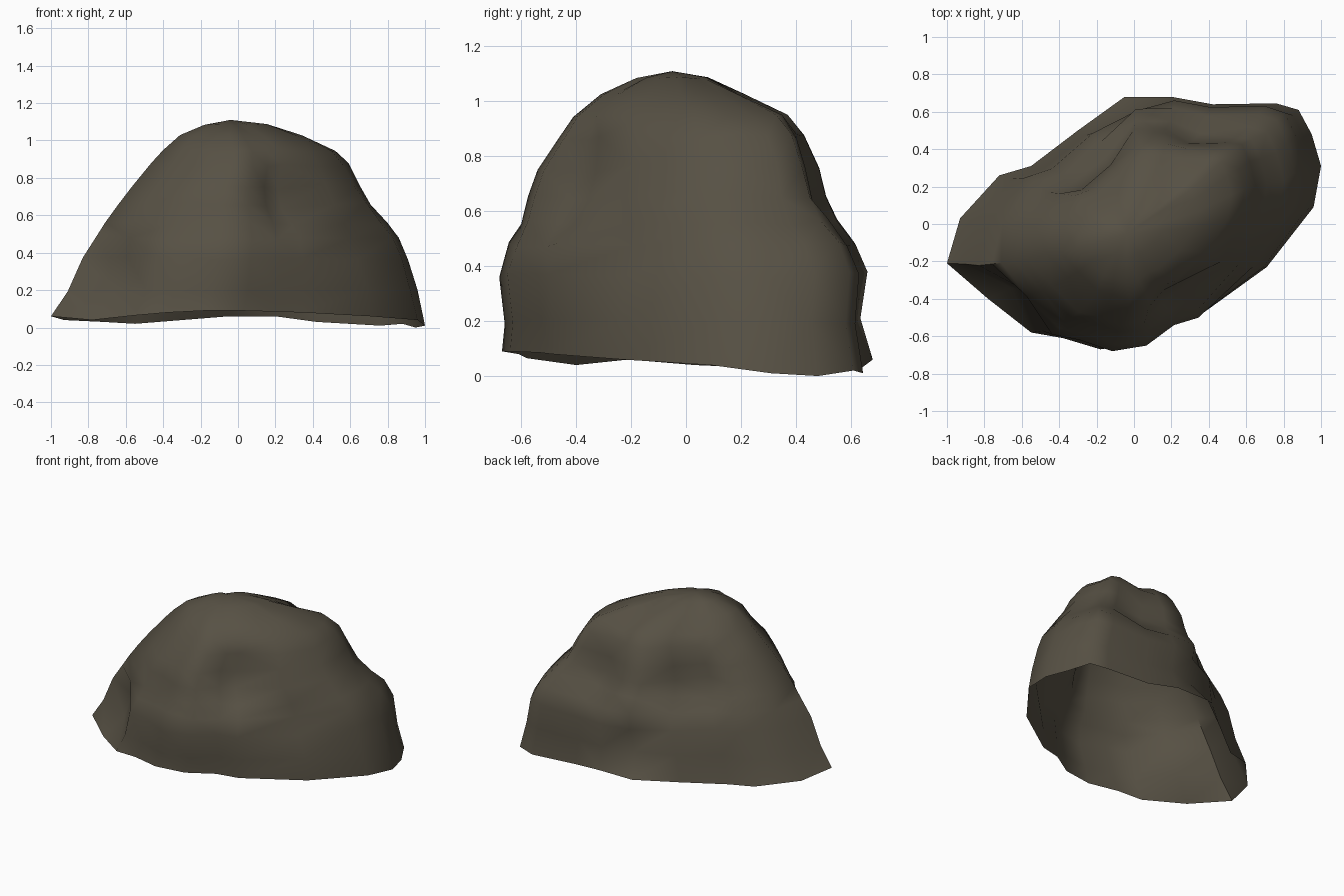
import bpy, bmesh, random
from mathutils import Vector

if "Cube" in bpy.data.objects:
    bpy.data.objects.remove(bpy.data.objects["Cube"])

random.seed(4)

# Ground outline, counter-clockwise: x, y, rim height
OUTLINE = [(-1, -.21, .06), (-.78, -.40, .04), (-.55, -.58, .065), (-.38, -.61, .08),
           (-.18, -.67, .09), (.03, -.64, .09), (.20, -.53, .085), (.35, -.49, .08),
           (.71, -.23, .06), (.96, .09, .04), (1, .31, .01), (.95, .48, .0),
           (.88, .61, .02), (.76, .645, .01), (.42, .64, .03), (.20, .68, .06),
           (-.05, .68, .06), (-.30, .50, .04), (-.55, .31, .02), (-.72, .26, .03),
           (-.93, .03, .04)]

# Horizontal slices: height, x min, x max, y min, y max
RINGS = [(.20, -.91, .96, -.66, .65), (.37, -.83, .91, -.68, .665),
         (.48, -.76, .86, -.645, .62), (.56, -.71, .80, -.60, .55),
         (.66, -.64, .71, -.575, .51), (.76, -.57, .65, -.54, .485),
         (.87, -.465, .59, -.465, .43), (.94, -.40, .52, -.41, .37),
         (1.025, -.31, .34, -.31, .21), (1.085, -.18, .16, -.18, .08)]

# Hollows: centre, radius, push
DENTS = [((.30, -.36, .70), .22, (-.05, .09, -.02)),
         ((-.28, .36, .64), .22, (.05, -.08, 0)),
         ((.02, .66, .26), .20, (.03, -.09, 0)),
         ((-.66, -.42, .28), .20, (.07, .08, 0)),
         ((.40, .50, .68), .20, (-.01, -.05, -.03)),
         ((.62, -.15, .45), .16, (-.05, .05, 0))]


def shaped(p):
    """Press the hollows into a surface point."""
    out = p.copy()
    for c, r, push in DENTS:
        d = (p - Vector(c)).length / r
        out += Vector(push) * max(0, 1 - d * d * .6) ** 2
    return out


def slice_point(x, y, ring):
    """Fit the outline into a slice's limits."""
    z, x0, x1, y0, y1 = ring
    px = x0 + (x + 1) / 2 * (x1 - x0)
    py = y0 + (y + .67) / 1.35 * (y1 - y0)
    jit = .012 if z < 1 else .004
    dz = random.uniform(-1, 1) * jit
    return shaped(Vector((px, py, z + dz)))


bm = bmesh.new()
loops = [[bm.verts.new(p) for p in OUTLINE]]
for ring in RINGS:
    loops.append([bm.verts.new(slice_point(x, y, ring)) for x, y, _ in OUTLINE])

# Walls, open underneath
n = len(OUTLINE)
for low, high in zip(loops, loops[1:]):
    for i in range(n):
        j = (i + 1) % n
        bm.faces.new((low[i], low[j], high[j], high[i]))

# Rounded summit
peak = bm.verts.new((-.04, -.05, 1.11))
for i in range(n):
    bm.faces.new((loops[-1][i], loops[-1][(i + 1) % n], peak))
bmesh.ops.triangulate(bm, faces=[f for f in bm.faces if len(f.verts) > 3])

mesh = bpy.data.meshes.new("boulder")
bm.to_mesh(mesh)
bm.free()
boulder = bpy.data.objects.new("boulder", mesh)
bpy.context.collection.objects.link(boulder)

stone = bpy.data.materials.new("brown grey stone")
stone.diffuse_color = (.095, .082, .058, 1)
stone.use_nodes = True
stone.node_tree.nodes["Principled BSDF"].inputs["Base Color"].default_value = stone.diffuse_color
mesh.materials.append(stone)

# Soft stone surface with a few sharp creases
bpy.context.view_layer.objects.active = boulder
boulder.select_set(True)
bpy.ops.object.shade_smooth_by_angle(angle=.9)
